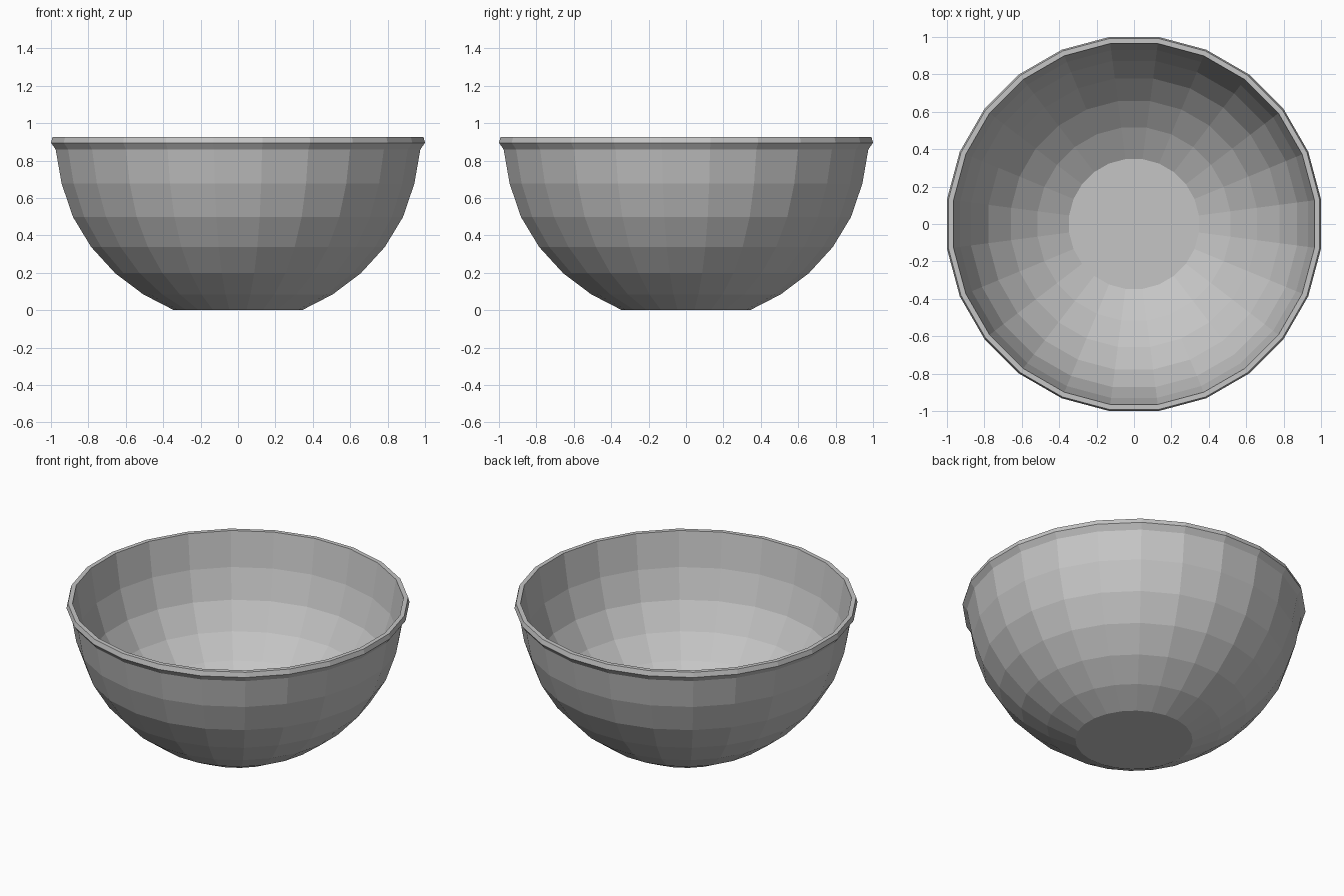
import bpy, bmesh, math

if "Cube" in bpy.data.objects:
    bpy.data.objects.remove(bpy.data.objects["Cube"])

SIDES = 24
HALF = math.pi / SIDES

# Flat-to-flat radius and height: outer wall, rolled lip, then inner wall down to the floor
PROFILE = [
    (0.342, 0.0), (0.507, 0.085), (0.657, 0.198), (0.785, 0.338),
    (0.882, 0.498), (0.943, 0.677), (0.975, 0.86),
    (1.0, 0.895), (0.992, 0.925), (0.965, 0.925),
    (0.93, 0.705), (0.872, 0.52), (0.778, 0.36),
    (0.657, 0.227), (0.515, 0.115), (0.347, 0.022),
]

grey = bpy.data.materials.new("plain grey")
grey.diffuse_color = (0.56, 0.56, 0.56, 1.0)
grey.use_nodes = True
grey.node_tree.nodes["Principled BSDF"].inputs["Base Color"].default_value = grey.diffuse_color

# Bowl: lathe the profile with flat facets
bm = bmesh.new()
rings = []
for r, z in PROFILE:
    r /= math.cos(HALF)
    rings.append([bm.verts.new((r * math.cos(HALF + 2 * HALF * i),
                                r * math.sin(HALF + 2 * HALF * i), z))
                  for i in range(SIDES)])
for a, b in zip(rings, rings[1:]):
    for i in range(SIDES):
        j = (i + 1) % SIDES
        bm.faces.new((a[i], a[j], b[j], b[i]))

# Underside and inner floor
bm.faces.new(rings[0][::-1])
bm.faces.new(rings[-1])
bmesh.ops.recalc_face_normals(bm, faces=bm.faces[:])

mesh = bpy.data.meshes.new("bowl")
bm.to_mesh(mesh)
bm.free()
mesh.materials.append(grey)
bowl = bpy.data.objects.new("bowl", mesh)
bpy.context.collection.objects.link(bowl)
